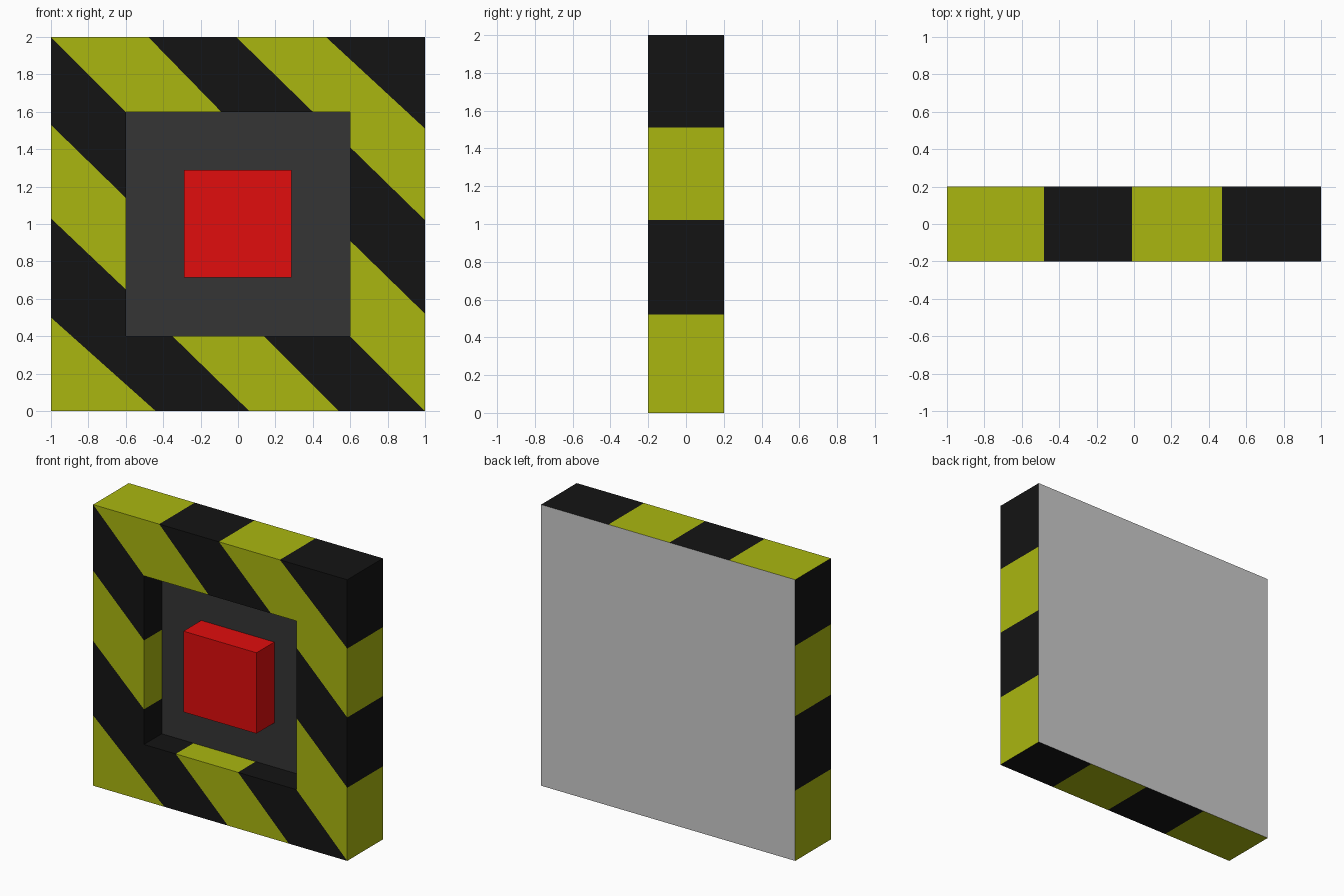
import bpy, bmesh

if "Cube" in bpy.data.objects:
    bpy.data.objects.remove(bpy.data.objects["Cube"])


def material(name, rgb):
    m = bpy.data.materials.new(name)
    m.diffuse_color = (*rgb, 1)
    m.use_nodes = True
    m.node_tree.nodes["Principled BSDF"].inputs["Base Color"].default_value = m.diffuse_color
    return m


yellow = material("warning_yellow", (0.40, 0.47, 0.005))
black = material("stripe_black", (0.007, 0.007, 0.007))
dark = material("panel_dark", (0.035, 0.035, 0.035))
red = material("button_red", (0.75, 0.004, 0.004))


def finish(bm, name, mats=()):
    me = bpy.data.meshes.new(name)
    bm.to_mesh(me)
    bm.free()
    for m in mats:
        me.materials.append(m)
    ob = bpy.data.objects.new(name, me)
    bpy.context.collection.objects.link(ob)
    return ob


FRONT, FLOOR, BACK = -0.2, 0.0, 0.2

# Front stripes as (x, z) outlines: 0 = yellow, 1 = black
stripes = [
    (0, [(-1, 2), (-.48, 2), (-.09, 1.6), (-.6, 1.6)]),
    (1, [(-.48, 2), (-.01, 2), (.4, 1.6), (-.09, 1.6)]),
    (0, [(-.01, 2), (.47, 2), (1, 1.51), (1, 1.02), (.6, 1.41), (.6, 1.6), (.4, 1.6)]),
    (1, [(.47, 2), (1, 2), (1, 1.51)]),
    (1, [(1, 1.02), (1, .52), (.6, .91), (.6, 1.41)]),
    (0, [(1, .52), (1, 0), (.6, .4), (.6, .91)]),
    (1, [(1, 0), (.54, 0), (.14, .4), (.6, .4)]),
    (0, [(.54, 0), (.06, 0), (-.35, .4), (.14, .4)]),
    (1, [(.06, 0), (-.44, 0), (-1, .5), (-1, 1.03), (-.6, .65), (-.6, .4), (-.35, .4)]),
    (0, [(-.44, 0), (-1, 0), (-1, .5)]),
    (0, [(-1, 1.03), (-1, 1.53), (-.6, 1.14), (-.6, .65)]),
    (1, [(-1, 1.53), (-1, 2), (-.6, 1.6), (-.6, 1.14)]),
]

# Striped frame: front face plus outer sides and recess walls
bm = bmesh.new()
verts = {}


def vert(p, y):
    key = (p[0], y, p[1])
    if key not in verts:
        verts[key] = bm.verts.new(key)
    return verts[key]


def on_square(a, b, r):
    """True when edge a-b lies on one side of a square of half-size r."""
    return any(abs(u - s) < 1e-5 and abs(v - s) < 1e-5
               for u, v in ((a[0], b[0]), (a[1] - 1, b[1] - 1)) for s in (r, -r))


for colour, outline in stripes:
    pts = outline[::-1]  # counter-clockwise seen from the front
    bm.faces.new([vert(p, FRONT) for p in pts]).material_index = colour
    for a, b in zip(pts, pts[1:] + pts[:1]):
        depth = BACK if on_square(a, b, 1) else FLOOR if on_square(a, b, .6) else None
        if depth is not None:
            wall = [vert(b, FRONT), vert(a, FRONT), vert(a, depth), vert(b, depth)]
            bm.faces.new(wall).material_index = colour
finish(bm, "striped_frame", (yellow, black))


# Flat square panels centred on z = 1
def panel(name, r, y, flip, mats=()):
    bm = bmesh.new()
    pts = [(-r, 1 - r), (r, 1 - r), (r, 1 + r), (-r, 1 + r)]
    vs = [bm.verts.new((x, y, z)) for x, z in pts]
    bm.faces.new(vs[::-1] if flip else vs)
    return finish(bm, name, mats)


panel("recess_panel", 0.6, FLOOR, False, (dark,))
panel("back_plate", 1.0, BACK, True)

# Red push button
bm = bmesh.new()
bmesh.ops.create_cube(bm, size=1)
bmesh.ops.scale(bm, vec=(0.575, 0.2, 0.575), verts=bm.verts)
bmesh.ops.translate(bm, vec=(-0.002, -0.1, 1.002), verts=bm.verts)
finish(bm, "button", (red,))
